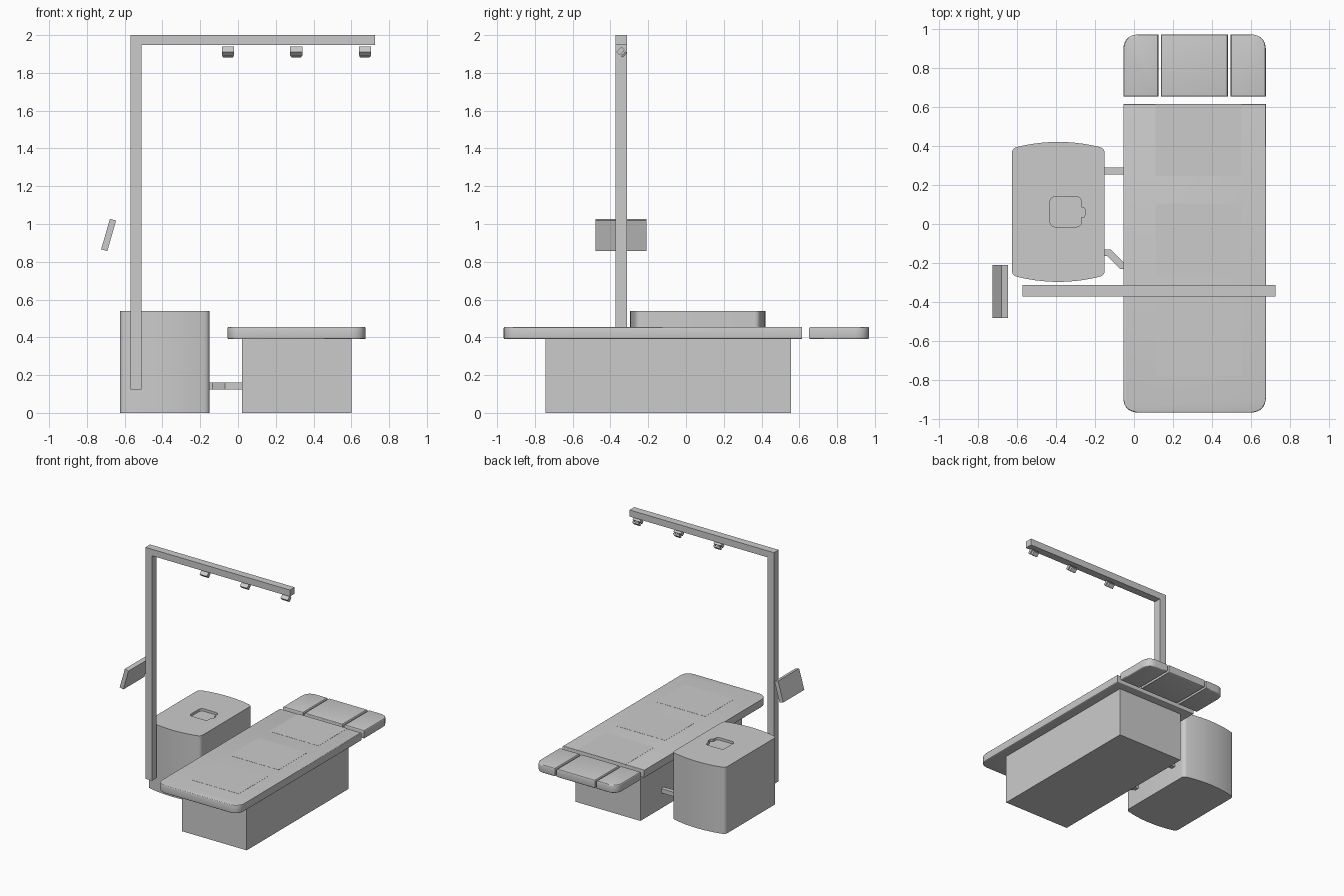
import bpy, bmesh, math
from mathutils import Vector

if "Cube" in bpy.data.objects:
    bpy.data.objects.remove(bpy.data.objects["Cube"], do_unlink=True)

GREY = (0.6, 0.6, 0.6, 1)
grey = bpy.data.materials.new("light_grey")
grey.use_nodes = True
grey.diffuse_color = GREY
grey.node_tree.nodes["Principled BSDF"].inputs["Base Color"].default_value = GREY


def finish(name, bm, smooth=False):
    bmesh.ops.recalc_face_normals(bm, faces=bm.faces)
    mesh = bpy.data.meshes.new(name)
    bm.to_mesh(mesh)
    bm.free()
    mesh.materials.append(grey)
    obj = bpy.data.objects.new(name, mesh)
    bpy.context.collection.objects.link(obj)
    bpy.ops.object.select_all(action="DESELECT")
    obj.select_set(True)
    bpy.context.view_layer.objects.active = obj
    if smooth:
        bpy.ops.object.shade_smooth_by_angle(angle=math.radians(30))
    return obj


def prism(name, outline, z0, z1, smooth=False, bevel=0):
    """Extrude a plan outline from z0 to z1, optionally softening the rims."""
    bm = bmesh.new()
    face = bm.faces.new([bm.verts.new((x, y, z0)) for x, y in outline])
    top = bmesh.ops.extrude_face_region(bm, geom=[face])["geom"]
    for v in top:
        if isinstance(v, bmesh.types.BMVert):
            v.co.z = z1
    if bevel:
        rims = [e for e in bm.edges if abs(e.verts[0].co.z - e.verts[1].co.z) < 1e-5]
        bmesh.ops.bevel(bm, geom=rims, offset=bevel, segments=3, profile=0.5, affect="EDGES")
    return finish(name, bm, smooth)


def fillet(corners, steps=7):
    """Round polygon corners given as (x, y, radius)."""
    out = []
    n = len(corners)
    for i, (x, y, r) in enumerate(corners):
        p = Vector((x, y))
        if r == 0:
            out.append(p)
            continue
        a = p + (Vector(corners[i - 1][:2]) - p).normalized() * r
        b = p + (Vector(corners[(i + 1) % n][:2]) - p).normalized() * r
        for s in range(steps + 1):
            t = s / steps
            out.append(a * (1 - t) ** 2 + p * 2 * t * (1 - t) * 0.9
                       + (a + b) * 0.1 * t * (1 - t) + b * t ** 2)
    return out


def rect(x0, x1, y0, y1, radii=(0, 0, 0, 0)):
    pts = [(x0, y0), (x1, y0), (x1, y1), (x0, y1)]
    return fillet([(x, y, r) for (x, y), r in zip(pts, radii)])


def box(name, centre, size, rot=(0, 0, 0), taper=1):
    bm = bmesh.new()
    bmesh.ops.create_cube(bm, size=1)
    for v in bm.verts:
        k = taper if v.co.z < 0 else 1
        v.co = Vector((v.co.x * size[0] * k, v.co.y * size[1] * k, v.co.z * size[2]))
    obj = finish(name, bm)
    obj.location, obj.rotation_euler = centre, rot
    return obj


# Bed: pedestal, slab and thin mats
LEFT, RIGHT, LOW, HIGH = -0.055, 0.675, 0.39, 0.455
R = 0.075
prism("bed_pedestal", rect(0.02, 0.6, -0.745, 0.555), 0, LOW)
prism("bed_slab", rect(LEFT, RIGHT, -0.965, 0.615, (R, R, 0, 0)), LOW, HIGH, True, 0.006)
for i in range(3):
    y = -0.775 + i * 0.51
    prism(f"bed_mat_{i + 1}", rect(0.11, 0.55, y, y + 0.37), HIGH - 0.002, HIGH + 0.001)

# Headrest in three pieces, outer corners rounded
for name, x0, x1, radii in (("right", LEFT, 0.125, (0, 0, 0, R)),
                            ("middle", 0.137, 0.48, (0, 0, 0, 0)),
                            ("left", 0.495, RIGHT, (0, 0, R, 0))):
    prism("headrest_" + name, rect(x0, x1, 0.652, 0.97, radii), LOW, HIGH, True, 0.008)

# Cabinet with bowed front and back and a shallow cup recess on top
CX, CY, HALF = -0.3875, 0.062, 0.2375
bow = [(HALF * t / 8, 0.325 + 0.033 * (1 - (t / 8) ** 2)) for t in range(-8, 9)]
corners = [(CX + x, CY - y, 0.025 if abs(x) == HALF else 0) for x, y in bow]
corners += [(CX - x, CY + y, 0.025 if abs(x) == HALF else 0) for x, y in bow]
cabinet = prism("cabinet", fillet(corners), 0, 0.54, True)
recess = fillet([(-0.43, -0.015, 0.03), (-0.268, -0.015, 0.03),
                 (-0.268, 0.035, 0), (-0.252, 0.035, 0.008),
                 (-0.252, 0.085, 0.008), (-0.268, 0.085, 0),
                 (-0.268, 0.14, 0.03), (-0.43, 0.14, 0.03)])
cutter = prism("recess_cutter", recess, 0.52, 0.6)
cutter.hide_render = True
bpy.context.view_layer.objects.active = cabinet
cut = cabinet.modifiers.new("recess", "BOOLEAN")
cut.operation, cut.object, cut.solver = "DIFFERENCE", cutter, "EXACT"
bpy.ops.object.modifier_apply(modifier=cut.name)
bpy.data.objects.remove(cutter, do_unlink=True)

# Ducts joining the cabinet to the bed
prism("straight_duct", rect(-0.17, 0.03, 0.253, 0.288), 0.125, 0.16)
path = [(-0.17, -0.147), (-0.128, -0.147), (-0.062, -0.213), (0.03, -0.213)]
side = 0.0175
shift = side * math.tan(math.radians(22.5))
lean = (0, shift, shift, 0)
upper = [(x + s, y + side) for (x, y), s in zip(path, lean)]
lower = [(x - s, y - side) for (x, y), s in zip(path, lean)]
prism("bent_duct", upper + lower[::-1], 0.125, 0.16)

# Post with overhead arm
bm = bmesh.new()
profile = [(-0.57, 0.125), (-0.51, 0.125), (-0.51, 1.947),
           (0.725, 1.947), (0.725, 2), (-0.57, 2)]
face = bm.faces.new([bm.verts.new((x, -0.372, z)) for x, z in profile])
back = bmesh.ops.extrude_face_region(bm, geom=[face])["geom"]
bmesh.ops.translate(bm, vec=(0, 0.06, 0), verts=[v for v in back if isinstance(v, bmesh.types.BMVert)])
finish("post_and_arm", bm)

# Three tilted lamps under the arm: body, neck and tapered lens
TILT = math.radians(45)
up = Vector((0, -math.sin(TILT), math.cos(TILT)))
for i, x in enumerate((-0.053, 0.308, 0.672)):
    base = Vector((x, -0.338, 1.907))
    for part, offset, size, taper in (("body", 0.0125, (0.065, 0.04, 0.025), 1),
                                      ("neck", -0.005, (0.035, 0.02, 0.014), 1),
                                      ("lens", -0.015, (0.06, 0.038, 0.012), 0.8)):
        box(f"lamp_{part}_{i + 1}", base + up * offset, size, (TILT, 0, 0), taper)

# Tilted control screen
box("screen", (-0.685, -0.345, 0.942), (0.034, 0.27, 0.168), (0, math.radians(16), 0))
